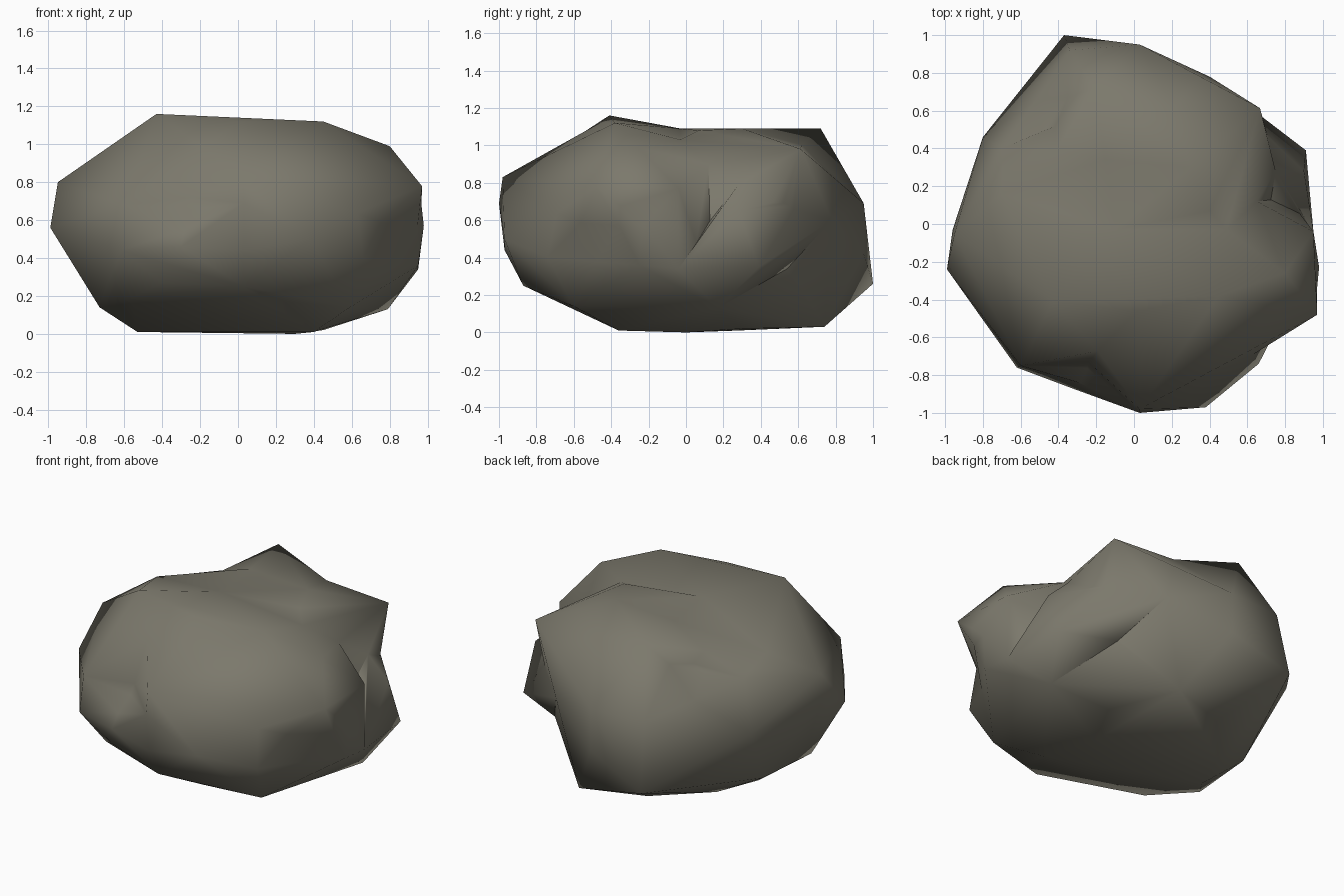
import bpy
import bmesh
import math
from mathutils import Vector

cube = bpy.data.objects.get("Cube")
if cube:
    bpy.data.objects.remove(cube, do_unlink=True)


def flat_material(name, colour):
    material = bpy.data.materials.new(name)
    material.use_nodes = True
    material.diffuse_color = colour
    shader = material.node_tree.nodes["Principled BSDF"]
    shader.inputs["Base Color"].default_value = colour
    shader.inputs["Roughness"].default_value = 0.9
    return material


# Corners shared by the front and back masses, around the middle of the boulder
seam = [
    (-.95, -.05, .8), (-.96, -.03, .62), (-.7, .16, .96), (-.84, -.1, .38),
    (-.73, -.26, .14), (-.53, 0, .01), (-.1, -.03, 1.09), (.49, -.03, 1.03),
    (.65, .12, .9), (.72, .1, .56), (.79, .17, .13), (.3, 0, 0),
]
# Front mass: upper rim, belt and underside
front_crown = [
    (-.43, -.41, 1.16), (.02, -.46, 1.12), (.45, -.38, 1.12), (.8, -.26, .99),
    (.95, -.04, .77), (.97, -.48, .78), (-.6, -.75, .68), (.03, -.98, .83),
]
front_belt = [
    (-.99, -.24, .56), (-.62, -.76, .44), (.03, -1, .69), (.03, -.97, .44),
    (.38, -.97, .5), (.66, -.74, .4), (.98, -.23, .57), (.95, -.25, .36),
    (.95, -.04, .34), (-.3, -.88, .46),
]
front_base = [
    (.03, -.87, .25), (.25, -.7, .17), (.59, -.6, .14), (-.4, -.72, .27),
    (-.56, -.57, .19), (.4, -.36, .01), (0, .2, .5),
]
# Back mass: raised rim, belt and underside
back_crown = [
    (.667, .613, .98), (.3, .3, 1.09), (.4, .07, 1.08), (-.21, .72, 1.09),
    (-.35, .67, .98), (-.7, .4, .88), (.75, .28, .79),
]
back_belt = [
    (.4, .78, .6), (.03, .95, .69), (.03, .95, .42), (-.37, 1, .26),
    (-.34, .92, .69), (-.8, .46, .56), (.58, .54, .35),
]
back_base = [
    (.26, .74, .03), (-.14, .6, .03), (-.42, .28, .01), (.45, .3, .02),
    (-.69, .19, .14), (0, -.2, .5),
]
# Shoulder that bulges from the left side behind the crevice
shoulder_points = [
    (.91, .39, .35), (.9, .28, .65), (.75, .28, .79), (.72, .1, .56),
    (.79, .17, .13), (.95, -.04, .34), (.4, .78, .6), (.58, .54, .34),
    (.62, .57, .7), (.3, .2, .45),
]


def dent(bm, centre, radius, depth):
    """Split the edges around a point and press the surface inwards there."""
    centre = Vector(centre)
    near = [e for e in bm.edges
            if (sum((v.co for v in e.verts), Vector()) / 2 - centre).length < radius
            and e.calc_length() > 0.25]
    result = bmesh.ops.subdivide_edges(bm, edges=near, cuts=1)
    added = {g for g in result["geom_inner"] if isinstance(g, bmesh.types.BMVert)}
    bmesh.ops.triangulate(bm, faces=bm.faces[:])
    inward = (Vector((0, 0, 0.57)) - centre).normalized()
    for vert in added:
        distance = (vert.co - centre).length
        vert.co += inward * depth * max(0, 1 - (distance / radius) ** 2)


def lump(name, points, dents=()):
    """Wrap a faceted mass around its corners and press hollows into it."""
    bm = bmesh.new()
    for point in points:
        bm.verts.new(point)
    hull = bmesh.ops.convex_hull(bm, input=bm.verts[:])
    loose = {g for g in hull["geom_interior"] + hull["geom_unused"]
             if isinstance(g, bmesh.types.BMVert)}
    bmesh.ops.delete(bm, geom=list(loose), context="VERTS")
    for hollow in dents:
        dent(bm, *hollow)
    bmesh.ops.recalc_face_normals(bm, faces=bm.faces[:])
    mesh = bpy.data.meshes.new(name)
    bm.to_mesh(mesh)
    bm.free()
    mesh.materials.append(stone)
    obj = bpy.data.objects.new(name, mesh)
    bpy.context.collection.objects.link(obj)
    return obj


stone = flat_material("grey brown stone", (.2, .19, .15, 1))
boulder = lump("boulder", seam + front_crown + front_belt + front_base,
               [((.82, -.62, .62), .33, .08), ((-.28, -.84, .8), .28, .15)])
back = lump("back_mass", seam + back_crown + back_belt + back_base,
            [((-.45, .45, 1.02), .33, .08), ((.24, .67, 1.03), .25, .06)])
shoulder = lump("side_shoulder", shoulder_points)

# Fuse the masses into one skin
for part in (back, shoulder):
    union = boulder.modifiers.new("fuse " + part.name, "BOOLEAN")
    union.operation = "UNION"
    union.solver = "EXACT"
    union.object = part
fused = bpy.data.meshes.new_from_object(
    boulder.evaluated_get(bpy.context.evaluated_depsgraph_get()))
boulder.modifiers.clear()
boulder.data = fused
for part in (back, shoulder):
    bpy.data.objects.remove(part, do_unlink=True)

# Soft shading with only the sharpest ridges kept
bpy.ops.object.select_all(action="DESELECT")
boulder.select_set(True)
bpy.context.view_layer.objects.active = boulder
bpy.ops.object.shade_smooth_by_angle(angle=math.radians(60))
